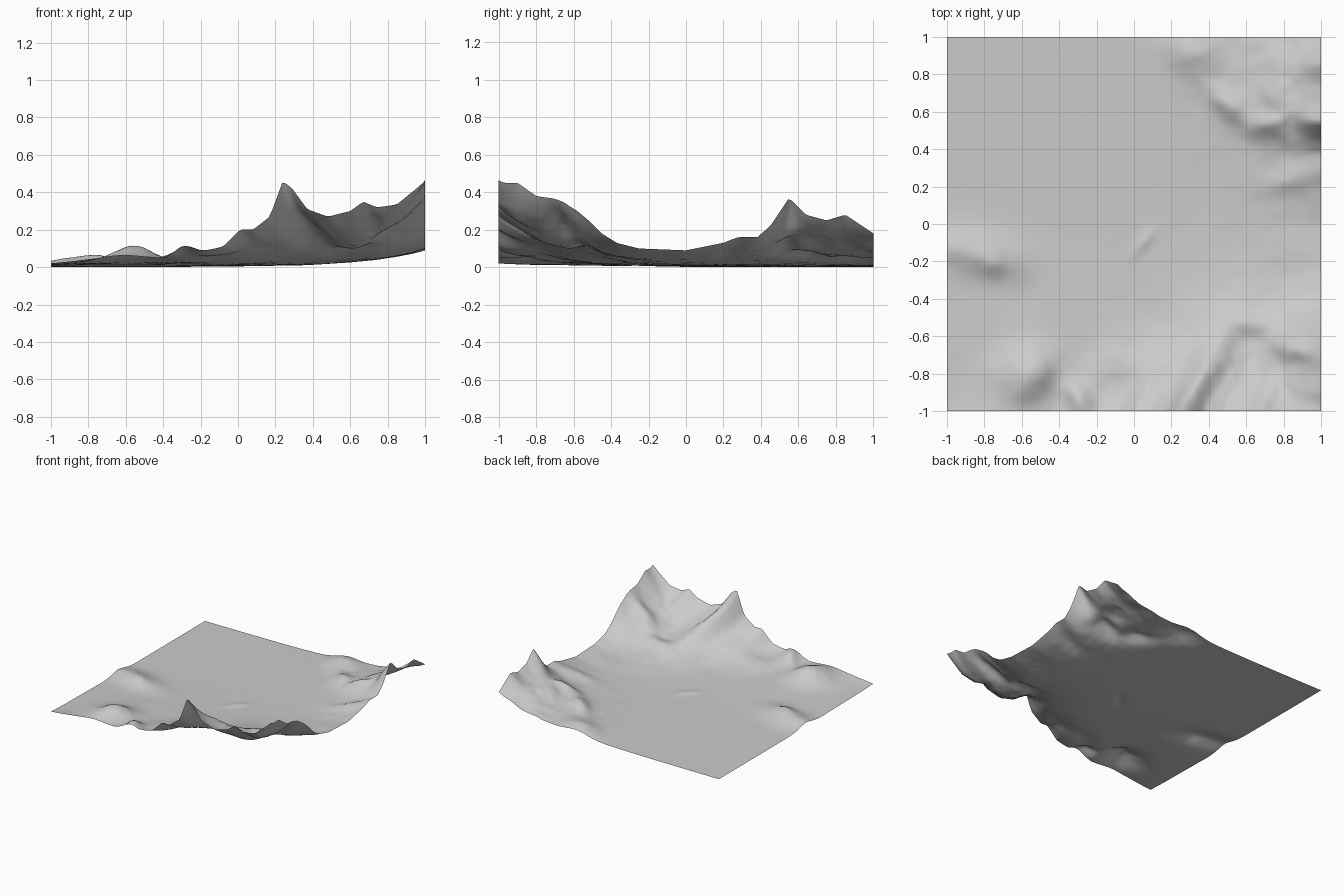
import bpy
import bmesh
from math import exp, sin, cos, radians
from mathutils import Vector, noise

cube = bpy.data.objects.get("Cube")
if cube:
    bpy.data.objects.remove(cube)

CELLS = 110

# Skyline along the front rim, as (x, height)
FRONT_RIM = [(-1, .02), (-.8, .04), (-.6, .05), (-.42, .05), (-.32, .08), (-.2, .08),
             (-.08, .11), (.01, .2), (.08, .2), (.17, .27), (.24, .46), (.29, .42),
             (.37, .31), (.48, .27), (.6, .3), (.67, .35), (.74, .32), (.85, .33),
             (.92, .38), (1, .42)]

# Skyline along the right-hand rim, as (y, height)
SIDE_RIM = [(-1, .43), (-.9, .45), (-.8, .38), (-.65, .34), (-.58, .3), (-.52, .25),
            (-.45, .18), (-.37, .13), (-.25, .1), (0, .09), (.2, .13), (.28, .16),
            (.38, .16), (.45, .22), (.55, .37), (.64, .28), (.75, .25), (.85, .28),
            (1, .18)]

# Inner hills and hollows: x, y, height, length, width, turn in degrees
HILLS = [
    (-.82, -.16, .055, .24, .11, -12),
    (-.75, -.22, .02, .08, .06, -30),
    (-.55, -.84, .06, .16, .1, 40),
    (-.62, -.76, .04, .16, .12, 20),
    (-.6, -.5, .012, .4, .25, 0),
    (-.3, -.92, .05, .12, .06, -60),
    (-.05, -.75, .02, .2, .12, 20),
    (.85, -.66, .06, .12, .06, -20),
    (.62, -.52, .03, .14, .06, -15),
    (.5, .64, .04, .14, .06, -45),
    (.7, .53, .05, .09, .06, 10),
    (.86, .53, -.04, .06, .08, 0),
    (.76, .7, .03, .1, .07, 60),
    (.32, .92, .05, .15, .12, -20),
    (.8, .22, .02, .12, .06, 10),
    (.05, -.1, .012, .09, .03, 50),
]


def rim_height(rim, at):
    """Height of a rim skyline, straight between its points."""
    at = max(-1, min(1, at))
    for (a, low), (b, high) in zip(rim, rim[1:]):
        if at <= b:
            return low + (high - low) * (at - a) / (b - a)
    return rim[-1][1]


def softened(rim, at, spread):
    """Rim skyline blurred over a width, so ridges broaden inward."""
    steps = range(-3, 4)
    total = sum((4 - abs(i)) * rim_height(rim, at + spread * i / 3) for i in steps)
    return total / sum(4 - abs(i) for i in steps)


def hill_height(x, y, hill):
    cx, cy, height, length, width, turn = hill
    c, s = cos(radians(turn)), sin(radians(turn))
    along = ((x - cx) * c + (y - cy) * s) / length
    across = ((y - cy) * c - (x - cx) * s) / width
    return height * exp(-along * along - across * across)


def terrain_height(x, y):
    from_front, from_side = y + 1, 1 - x
    # Rim mountains fade inward; the front ridges lean right, the side ones back
    front = softened(FRONT_RIM, x - .5 * from_front, .3 * from_front)
    front *= exp(-from_front / .34)
    lean = .35 * max(0, from_side - .25)
    side = softened(SIDE_RIM, y - lean, .45 * from_side) * exp(-from_side / .3)
    mountains = (front ** 8 + side ** 8) ** .125
    z = mountains + sum(hill_height(x, y, hill) for hill in HILLS)
    # Weathered relief, strongest on high ground away from the rims
    inner = min(1, from_front * 5) * min(1, from_side * 5)
    rough = noise.fractal(Vector((x * 4, y * 4, .3)), 1, 2, 4)
    return z * (1 + .16 * inner * rough)


# Terrain sheet
bm = bmesh.new()
bmesh.ops.create_grid(bm, x_segments=CELLS, y_segments=CELLS, size=1)
for v in bm.verts:
    v.co.z = terrain_height(v.co.x, v.co.y)
lowest = min(v.co.z for v in bm.verts)
for v in bm.verts:
    v.co.z -= lowest
for face in bm.faces:
    face.smooth = True
mesh = bpy.data.meshes.new("terrain")
bm.to_mesh(mesh)
bm.free()
terrain = bpy.data.objects.new("terrain", mesh)
bpy.context.collection.objects.link(terrain)

# Plain stone colour
stone = bpy.data.materials.new("grey_stone")
stone.use_nodes = True
colour = (.6, .6, .6, 1)
stone.diffuse_color = colour
stone.node_tree.nodes["Principled BSDF"].inputs["Base Color"].default_value = colour
mesh.materials.append(stone)
